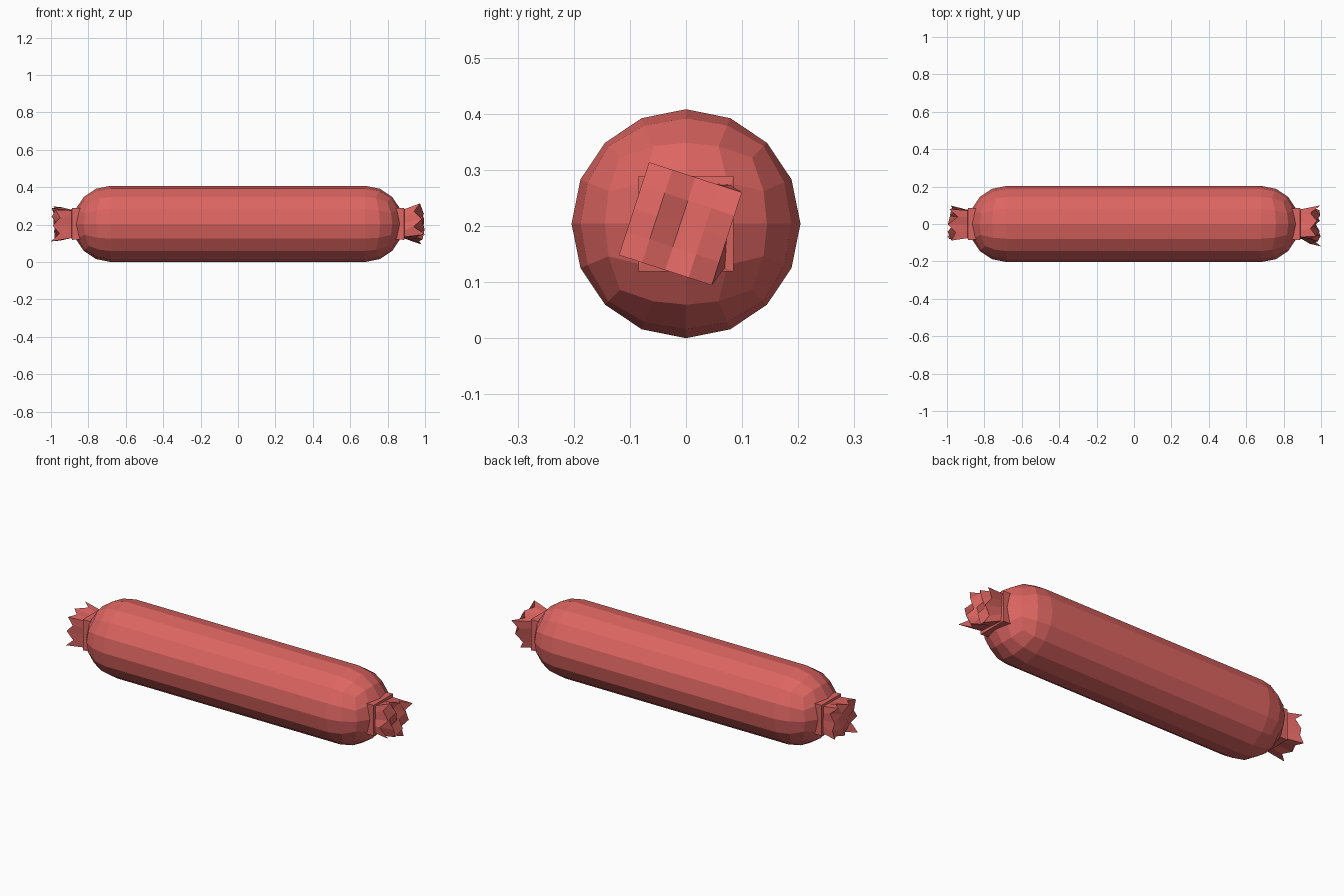
import bpy, bmesh, math, random
from mathutils import Vector

if "Cube" in bpy.data.objects:
    bpy.data.objects.remove(bpy.data.objects["Cube"])

random.seed(4)
R, HALF, CZ = 0.204, 0.68, 0.204
mat = bpy.data.materials.new("sausage_red")
mat.diffuse_color = (0.72, 0.13, 0.12, 1)
mat.use_nodes = True
mat.node_tree.nodes["Principled BSDF"].inputs["Base Color"].default_value = mat.diffuse_color


def finish(bm, name):
    bmesh.ops.recalc_face_normals(bm, faces=bm.faces)
    mesh = bpy.data.meshes.new(name)
    bm.to_mesh(mesh)
    bm.free()
    mesh.materials.append(mat)
    ob = bpy.data.objects.new(name, mesh)
    ob.location.z = CZ
    bpy.context.collection.objects.link(ob)
    return ob


# Body: 4x4-per-side quad sphere, split in the middle and stretched along x
bm = bmesh.new()
bmesh.ops.create_cube(bm, size=2)
bmesh.ops.subdivide_edges(bm, edges=bm.edges, cuts=3, use_grid_fill=True)
for v in bm.verts:
    v.co = Vector([math.tan(c * 0.76) for c in v.co]).normalized() * R
middle = [e for e in bm.edges if all(abs(v.co.x) < 1e-4 for v in e.verts)]
bmesh.ops.split_edges(bm, edges=middle)
for f in bm.faces:
    side = 1 if f.calc_center_median().x > 0 else -1
    for v in f.verts:
        v.tag = side > 0
for v in bm.verts:
    v.co.x += HALF if v.tag else -HALF
rims = [e for e in bm.edges if e.is_boundary]
bmesh.ops.bridge_loops(bm, edges=rims)
finish(bm, "sausage_body")


# Casing ends: square collar, narrow neck, twisted and ruffled 4x4 tip
def casing_end(name, side, twist, tip, shift):
    bm = bmesh.new()
    border = ([(i, 0) for i in range(4)] + [(4, i) for i in range(4)]
              + [(4 - i, 4) for i in range(4)] + [(0, 4 - i) for i in range(4)])

    def point(i, j, x, half, angle, dy=0):
        y, z = (i / 2 - 1) * half, (j / 2 - 1) * half
        c, s = math.cos(angle), math.sin(angle)
        return bm.verts.new((side * x, c * y - s * z + dy, s * y + c * z))

    rings = [[point(i, j, x, h, a) for i, j in border]
             for x, h, a in ((0.83, 0.083, 0), (0.888, 0.085, 0),
                             (0.89, 0.074, twist * 0.2))]
    grid = {}
    for i in range(5):
        for j in range(5):
            out = 0.987 if (i + j) % 2 == 0 else 0.953
            x = min(1.0, out + random.uniform(-0.016, 0.013))
            grid[i, j] = point(i, j, x, tip, twist, shift)
    grid[0, 0].co.x = side * 1.0
    rings.append([grid[k] for k in border])
    for a, b in zip(rings, rings[1:]):
        for k in range(16):
            n = (k + 1) % 16
            bm.faces.new((a[k], a[n], b[n], b[k]))
    for i in range(4):
        for j in range(4):
            bm.faces.new((grid[i, j], grid[i + 1, j],
                          grid[i + 1, j + 1], grid[i, j + 1]))
    finish(bm, name)


casing_end("casing_end_right", 1, math.radians(-18), 0.087, -0.01)
casing_end("casing_end_left", -1, math.radians(6), 0.085, 0.005)
